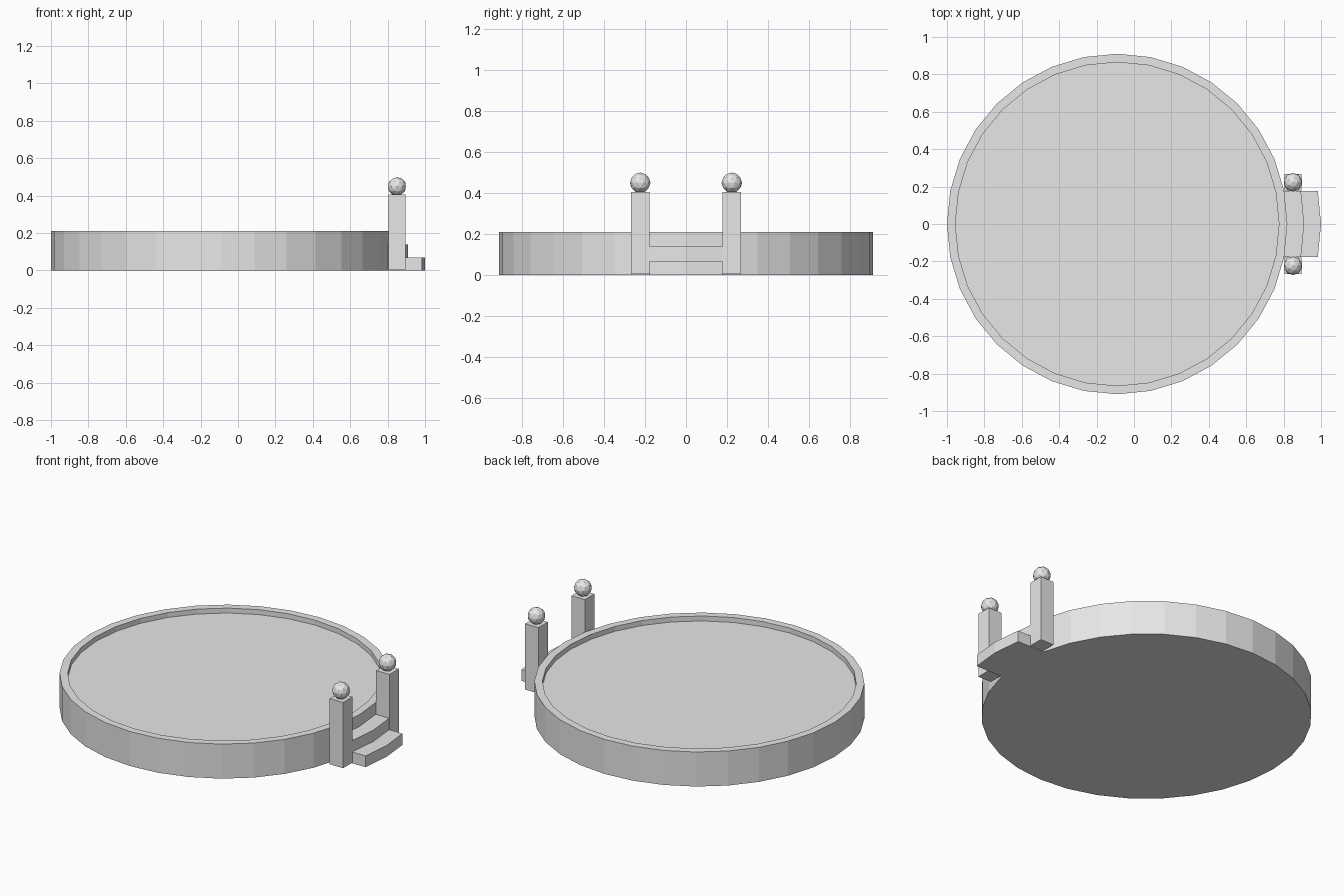
import bpy, bmesh, math
from mathutils import Matrix

cube = bpy.data.objects.get("Cube")
if cube:
    bpy.data.objects.remove(cube, do_unlink=True)

CX, R, R_IN, SIDES = -0.09, 0.91, 0.865, 32
HEIGHT, FLOOR = 0.21, 0.18
TURN = 2 * math.pi / SIDES

stone = bpy.data.materials.new("pale grey stone")
stone.use_nodes = True
GREY = (0.8, 0.8, 0.8, 1)
stone.diffuse_color = GREY
stone.node_tree.nodes["Principled BSDF"].inputs["Base Color"].default_value = GREY


def finish(name, bm):
    bmesh.ops.recalc_face_normals(bm, faces=bm.faces)
    mesh = bpy.data.meshes.new(name)
    bm.to_mesh(mesh)
    bm.free()
    mesh.materials.append(stone)
    obj = bpy.data.objects.new(name, mesh)
    bpy.context.collection.objects.link(obj)
    return obj


def rim_point(radius, i):
    return CX + radius * math.cos(i * TURN), radius * math.sin(i * TURN)


# Round platform with a shallow recessed floor
bm = bmesh.new()
rings = [[bm.verts.new((*rim_point(r, i), z)) for i in range(SIDES)]
         for r, z in ((R, 0), (R, HEIGHT), (R_IN, HEIGHT), (R_IN, FLOOR))]
for low, high in zip(rings, rings[1:]):
    for i in range(SIDES):
        j = (i + 1) % SIDES
        bm.faces.new((low[i], low[j], high[j], high[i]))
bm.faces.new(rings[0])
bm.faces.new(rings[-1])
finish("platform", bm)


# Steps: the rim's edge pushed outward along x
def step(name, inner, outer, height):
    bm = bmesh.new()
    edge = [rim_point(R, i) for i in (-1, 0, 1)]
    outline = [(x + inner, y) for x, y in edge] + [(x + outer, y) for x, y in reversed(edge)]
    base = bm.faces.new([bm.verts.new((x, y, 0)) for x, y in outline])
    top = bmesh.ops.extrude_face_region(bm, geom=[base])["geom"]
    bmesh.ops.translate(bm, vec=(0, 0, height),
                        verts=[v for v in top if isinstance(v, bmesh.types.BMVert)])
    finish(name, bm)


step("upper_step", 0, 0.09, 0.138)
step("lower_step", 0.09, 0.18, 0.069)

# Gate posts with faceted ball finials
for side, sign in (("left", 1), ("right", -1)):
    y = sign * 0.223
    bm = bmesh.new()
    bmesh.ops.create_cube(bm, size=1, matrix=Matrix.Translation((0.85, y, 0.205))
                          @ Matrix.Diagonal((0.09, 0.09, 0.4, 1)))
    finish("post_" + side, bm)
    bm = bmesh.new()
    bmesh.ops.create_icosphere(bm, subdivisions=2, radius=0.05,
                               matrix=Matrix.Translation((0.85, y, 0.449)))
    finish("ball_" + side, bm)
